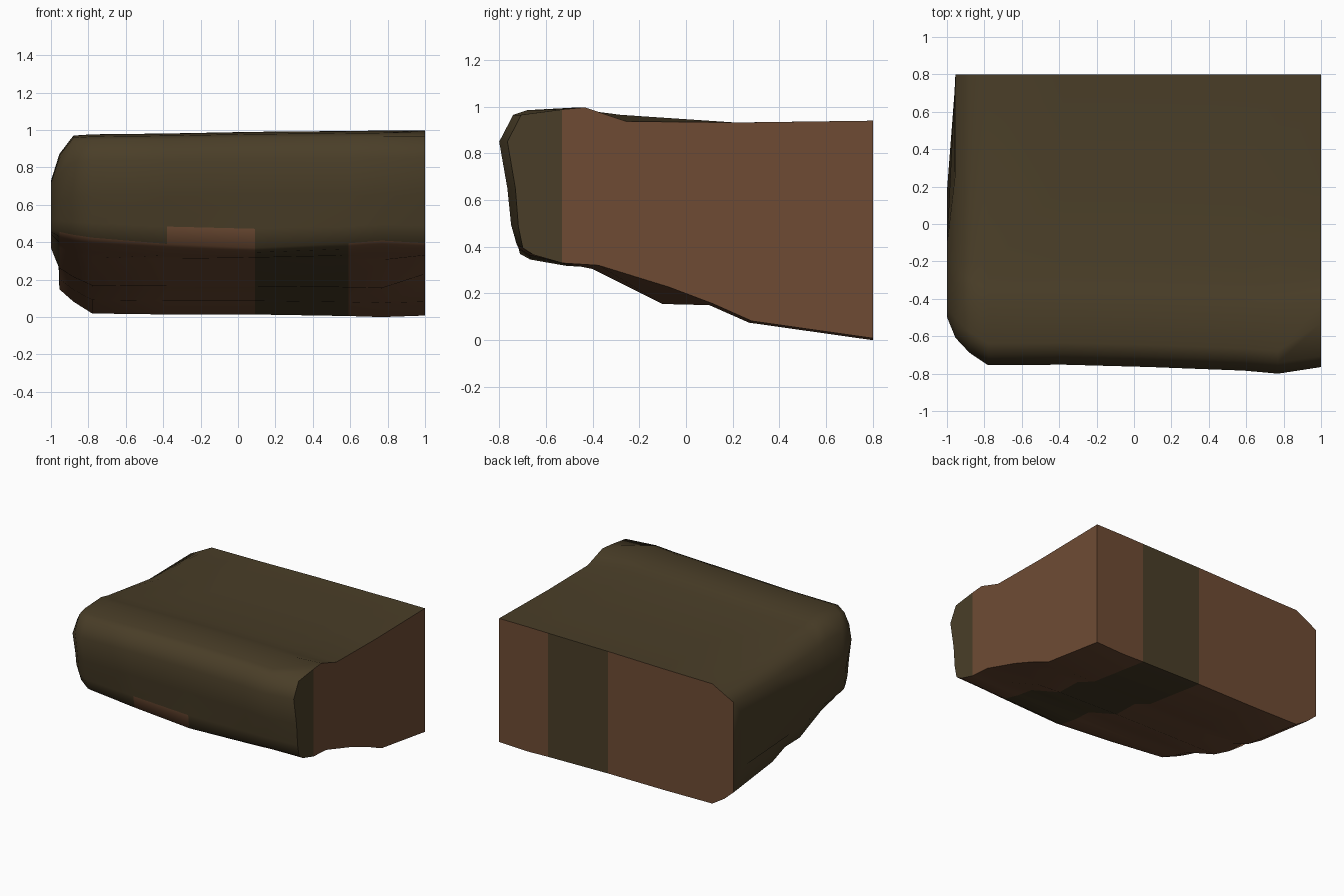
import bpy, bmesh

if "Cube" in bpy.data.objects:
    bpy.data.objects.remove(bpy.data.objects["Cube"])


def material(name, rgb):
    m = bpy.data.materials.new(name)
    m.diffuse_color = (*rgb, 1)
    m.use_nodes = True
    m.node_tree.nodes["Principled BSDF"].inputs["Base Color"].default_value = m.diffuse_color
    return m


olive = material("olive moss", (0.068, 0.048, 0.021))
brown = material("brown earth", (0.156, 0.071, 0.034))

# Side outline (y, z): back top, forward over the lip, down the front, back along the underside
PROFILE = [(.8, .94), (.2, .932), (-.28, .965), (-.38, .978), (-.46, .997), (-.68, .985),
           (-.74, .965), (-.80, .85), (-.765, .65), (-.757, .47), (-.745, .365), (-.70, .34),
           (-.54, .312), (-.40, .305), (-.1, .155), (.1, .15), (.27, .075), (.8, 0)]
# Undercut of the front lip, strongest towards the ends: point -> (dy, dz)
UNDERCUT = {9: (.01, .03), 10: (.025, .055), 11: (.03, .045), 12: (0, .03)}
# Right end is flatter on top and higher below; left end dips at the back corner
RIGHT = {2: -.028, 3: -.008, 13: .012, 14: .07}
LEFT = {0: -.05, 1: -.03}
# Stations along x: x, depth scale, top scale, underside scale, undercut amount
STATIONS = [(1, .978, 1, .985, .5), (.77, 1, 1, 1, .8), (.59, .99, .995, .99, .5),
            (.09, .978, .985, .975, 0), (-.38, .970, .965, .975, .4), (-.78, .972, .955, .965, 1),
            (-.88, .93, .94, .85, 1), (-.955, .88, .72, .73, 1)]
MID = .55


def place(y, z, sy, st, sb):
    return .8 - (.8 - y) * sy, MID + (z - MID) * (st if z > MID else sb)


bm = bmesh.new()
rings = []
for x, sy, st, sb, cut in STATIONS:
    ring = []
    for i, (y, z) in enumerate(PROFILE):
        dy, dz = UNDERCUT.get(i, (0, 0))
        y, z = y + dy * cut, z + dz * cut
        if x == 1:
            z += RIGHT.get(i, 0)
        elif x == -.88:
            z += LEFT.get(i, 0)
        ring.append(bm.verts.new((x, *place(y, z, sy, st, sb))))
    rings.append(ring)

# Bulge on the left end
ring = []
for y, z in PROFILE:
    y, z = place(y, z, .88, .4, .45)
    y = y * .85 + .02
    ring.append(bm.verts.new((-1.0 if y < .2 else -.96, y, z)))
rings.append(ring)

n = len(PROFILE)
for k in range(len(rings) - 1):
    a, b = rings[k], rings[k + 1]
    for j in range(n):
        j2 = (j + 1) % n
        f = bm.faces.new((a[j], a[j2], b[j2], b[j]))
        f.smooth = True
        stripe = k == 2                    # olive band crosses underside and back
        patch = k == 3 and j == 9          # brown patch on the lower front
        under = j >= 10 and not stripe and k < len(STATIONS) - 1
        f.material_index = 1 if under or patch else 0

# Left end, and right end split into olive front and brown rear
bm.faces.new(rings[-1])
front = [rings[0][i] for i in range(5, 13)]
bm.faces.new(front)
rear = bm.faces.new(rings[0][12:] + rings[0][:6])
rear.material_index = 1
# Straighten the colour border on the right end to a vertical line
rings[0][5].co.y = rings[0][12].co.y = -.53
rings[0][5].co.z = .988
bmesh.ops.recalc_face_normals(bm, faces=bm.faces)

mesh = bpy.data.meshes.new("ground_ledge")
bm.to_mesh(mesh)
bm.free()
mesh.materials.append(olive)
mesh.materials.append(brown)
ledge = bpy.data.objects.new("ground_ledge", mesh)
bpy.context.collection.objects.link(ledge)
bpy.context.view_layer.objects.active = ledge
ledge.select_set(True)
bpy.ops.object.shade_smooth_by_angle(angle=1.05)
